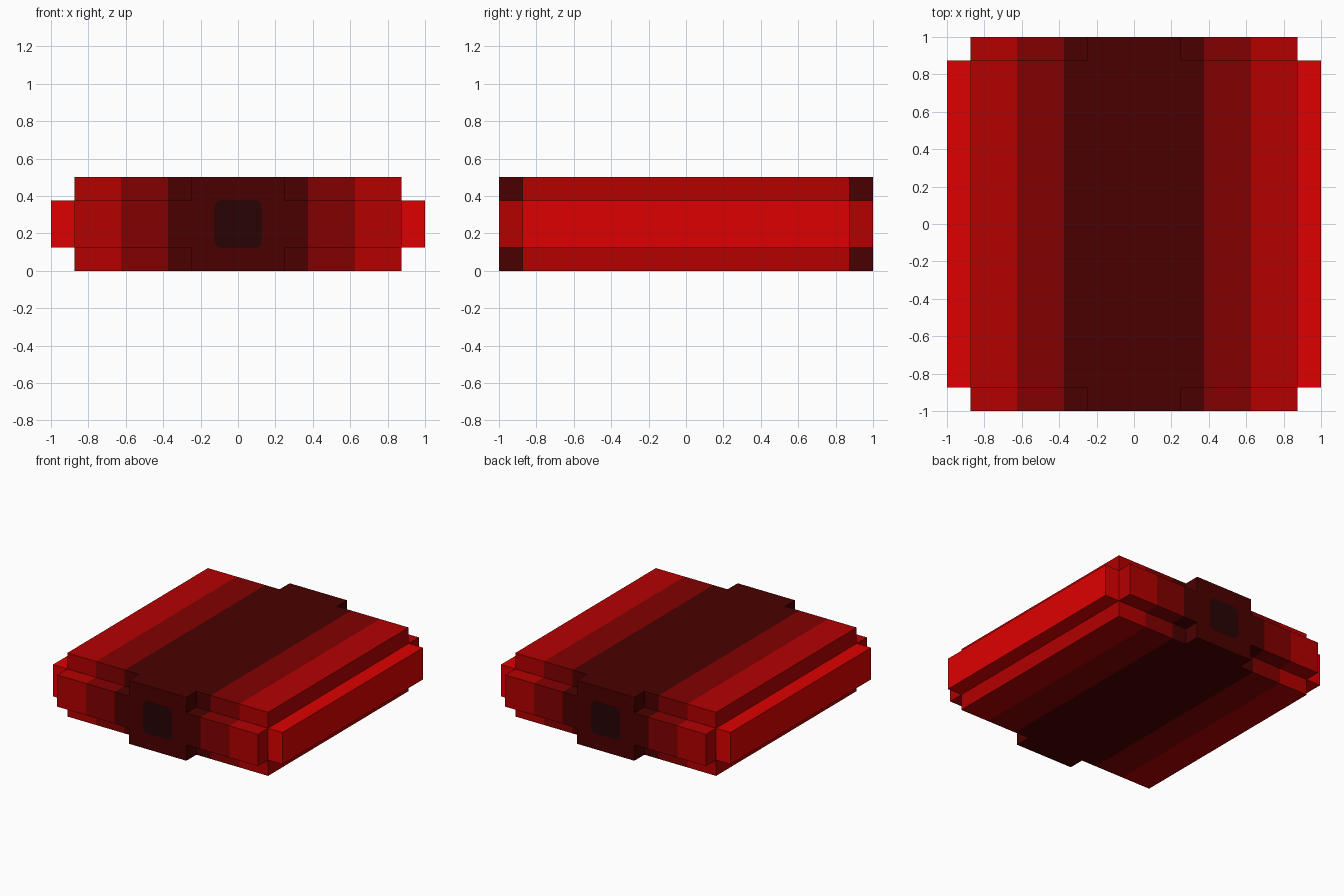
import bpy, bmesh, math

if "Cube" in bpy.data.objects:
    bpy.data.objects.remove(bpy.data.objects["Cube"], do_unlink=True)


def material(name, color):
    mat = bpy.data.materials.new(name)
    mat.use_nodes = True
    mat.diffuse_color = (*color, 1)
    mat.node_tree.nodes["Principled BSDF"].inputs["Base Color"].default_value = (*color, 1)
    return mat


BRIGHT = material("bright red", (0.73, 0.0, 0.0))
RED = material("red", (0.456, 0.0, 0.0))
DEEP = material("deep red", (0.223, 0.0, 0.0))
MAROON = material("maroon", (0.07, 0.0, 0.0))
BLACK = material("near black", (0.021, 0.001, 0.0012))


def loft(name, profile, stations, mats, axis="x", cap_start=True, cap_end=True):
    """Sweep a closed 2D profile along an axis; mats holds one colour per segment."""
    bm = bmesh.new()
    place = (lambda s, a, b: (s, a, b)) if axis == "x" else (lambda s, a, b: (a, s, b))
    rings = [[bm.verts.new(place(s, a, b)) for a, b in profile] for s in stations]
    n = len(profile)
    for seg, (r0, r1) in enumerate(zip(rings, rings[1:])):
        for i in range(n):
            j = (i + 1) % n
            bm.faces.new((r0[i], r0[j], r1[j], r1[i])).material_index = seg
    if cap_start:
        bm.faces.new(rings[0]).material_index = 0
    if cap_end:
        bm.faces.new(rings[-1]).material_index = len(mats) - 1
    bmesh.ops.recalc_face_normals(bm, faces=bm.faces)
    mesh = bpy.data.meshes.new(name)
    bm.to_mesh(mesh)
    bm.free()
    for m in mats:
        mesh.materials.append(m)
    obj = bpy.data.objects.new(name, mesh)
    bpy.context.collection.objects.link(obj)


def rect(a, b0, b1):
    return [(-a, b0), (a, b0), (a, b1), (-a, b1)]


# Plus-shaped section of the striped wings: full-height block with end ribs
plus = [(-0.875, 0), (0.875, 0), (0.875, 0.125), (1, 0.125), (1, 0.375), (0.875, 0.375),
        (0.875, 0.5), (-0.875, 0.5), (-0.875, 0.375), (-1, 0.375), (-1, 0.125), (-0.875, 0.125)]

# Full-length centre block
loft("center_block", rect(1, 0, 0.5), [-0.25, 0.25], [MAROON])

for side, sign in (("left", 1), ("right", -1)):
    # Wing fading from maroon to red, closed on its outer end
    loft(side + "_striped_wing", plus, [sign * x for x in (0.25, 0.375, 0.625, 0.875)],
         [MAROON, DEEP, RED], cap_start=False)
    # Bright rail on the outer side
    loft(side + "_rail", rect(0.875, 0.125, 0.375), [sign * 0.875, sign * 1.0],
         [BRIGHT], cap_start=False)

# Rounded square port plates on the front and back
half, radius = 0.127, 0.035
port = []
for corner in range(4):
    mid = math.radians(45 + 90 * corner)
    cx = math.copysign(half - radius, math.cos(mid))
    cz = 0.25 + math.copysign(half - radius, math.sin(mid))
    for step in range(5):
        t = math.radians(90 * corner + 22.5 * step)
        port.append((cx + radius * math.cos(t), cz + radius * math.sin(t)))
for name, sign in (("front_port", -1), ("back_port", 1)):
    loft(name, port, [sign * 0.999, sign * 1.001], [BLACK], axis="y", cap_start=False)
